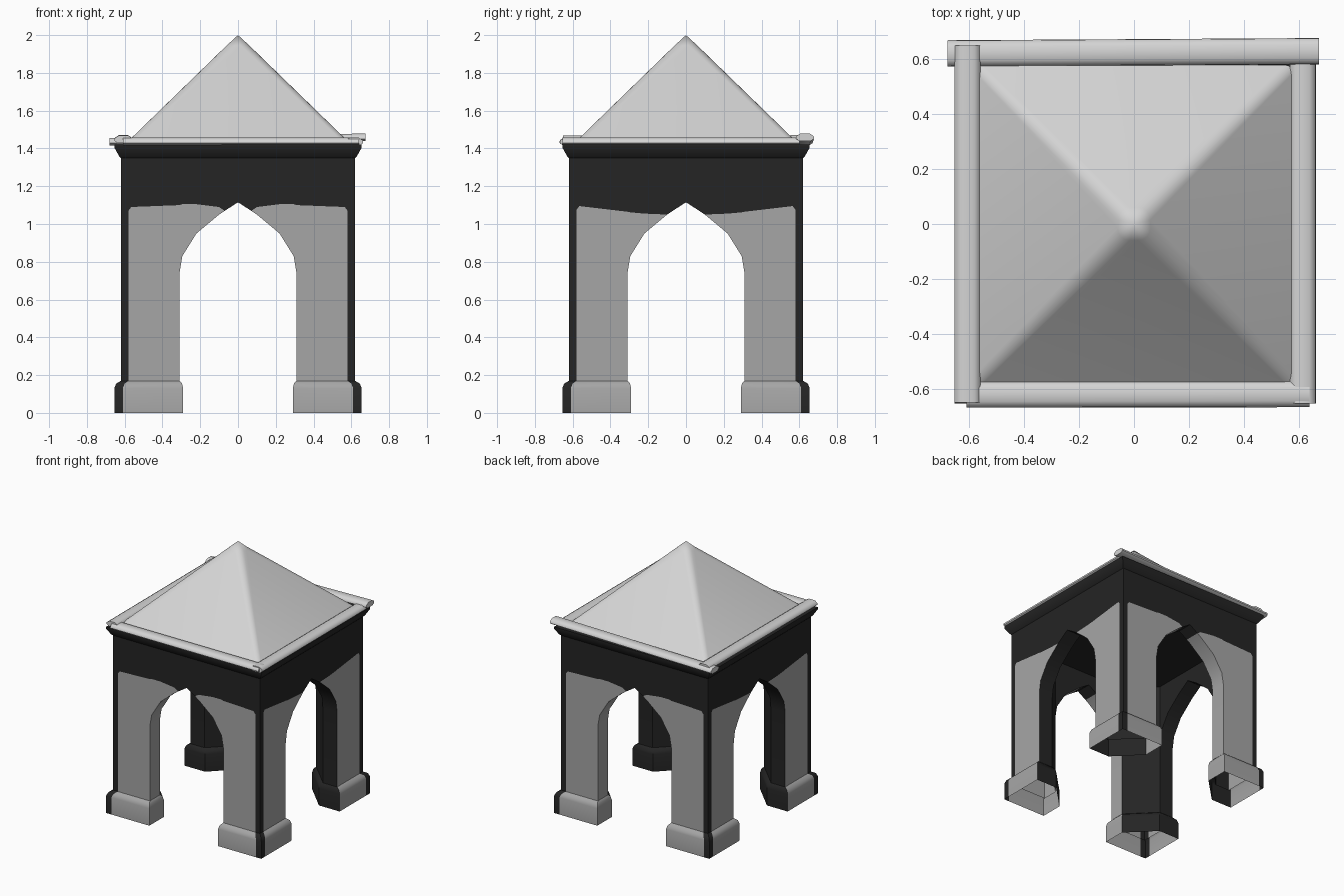
import bpy, bmesh, math
from mathutils import Vector, Matrix

if "Cube" in bpy.data.objects:
    bpy.data.objects.remove(bpy.data.objects["Cube"], do_unlink=True)


def material(name, value):
    m = bpy.data.materials.new(name)
    m.use_nodes = True
    col = (value, value, value, 1)
    m.diffuse_color = col
    bsdf = m.node_tree.nodes["Principled BSDF"]
    bsdf.inputs["Base Color"].default_value = col
    bsdf.inputs["Roughness"].default_value = 0.9
    return m


MATS = [material("black stone", 0.018), material("grey stone", 0.38),
        material("pale roof", 0.66)]
BLACK, GREY, PALE = range(3)


def face(bm, pts, mat, flip=False):
    """Add one face, dropping repeated points."""
    clean = []
    for p in pts:
        p = Vector(p)
        if all((p - q).length > 1e-5 for q in clean):
            clean.append(p)
    if len(clean) > 2:
        if flip:
            clean.reverse()
        bm.faces.new([bm.verts.new(p) for p in clean]).material_index = mat


def finish(name, bm, angle=30):
    bmesh.ops.remove_doubles(bm, verts=bm.verts, dist=1e-4)
    me = bpy.data.meshes.new(name)
    bm.to_mesh(me)
    bm.free()
    ob = bpy.data.objects.new(name, me)
    bpy.context.collection.objects.link(ob)
    for m in MATS:
        me.materials.append(m)
    bpy.ops.object.select_all(action="DESELECT")
    ob.select_set(True)
    bpy.context.view_layer.objects.active = ob
    bpy.ops.object.shade_smooth_by_angle(angle=math.radians(angle))
    return ob


def loft(bm, rings, mat):
    """Join closed rings, counter-clockwise from below to above."""
    for a, b in zip(rings, rings[1:]):
        n = len(a)
        for i in range(n):
            j = (i + 1) % n
            face(bm, [a[i], a[j], b[j], b[i]], mat)


OUT, INN, HALF = 0.62, 0.5, 0.31
FOOT, TOP, CEIL = 0.12, 1.35, 1.2
ARCH = [(0, 1.115), (0.07, 1.07), (0.1, 1.05), (0.22, 0.95),
        (0.295, 0.83), (HALF, 0.74)]
PIER_X = [HALF, 0.565, 0.58]
# Upper limits of the grey panels above the arch and over the pier
FRONT_PAINT = ([1.115, 1.07, 1.09, 1.105, 1.105, 1.1], [1.1, 1.09, 1.07])
SIDE_PAINT = ([1.115, 1.07, 1.05, 1.055, 1.062, 1.065], [1.065, 1.095, 1.075])


def wall(name, turn, paint, reveal):
    bm = bmesh.new()
    cols = [(x, z, p) for (x, z), p in zip(ARCH, paint[0])]
    pier = [(x, FOOT, p) for x, p in zip(PIER_X, paint[1])]
    for s in (1, -1):
        def quad(pts, mat):
            face(bm, [(s * x, y, z) for x, y, z in pts], mat, s < 0)
        # Outer face: grey panel below, black band above
        for strip in (cols, pier):
            for (xa, za, pa), (xb, zb, pb) in zip(strip, strip[1:]):
                quad([(xa, -OUT, za), (xb, -OUT, zb), (xb, -OUT, pb), (xa, -OUT, pa)], GREY)
                quad([(xa, -OUT, pa), (xb, -OUT, pb), (xb, -OUT, TOP), (xa, -OUT, TOP)], BLACK)
        # Black corner strip
        quad([(0.58, -OUT, FOOT), (OUT, -OUT, FOOT), (OUT, -OUT, TOP), (0.58, -OUT, TOP)], BLACK)
        # Arch underside, reveal and inner face
        edge = ARCH + [(HALF, FOOT)]
        for (xa, za), (xb, zb) in zip(edge, edge[1:]):
            mat = BLACK if za > 1.1 else reveal
            quad([(xa, -OUT, za), (xa, -INN, za), (xb, -INN, zb), (xb, -OUT, zb)], mat)
        for (xa, za), (xb, zb) in zip(ARCH, ARCH[1:]):
            quad([(xb, -INN, zb), (xa, -INN, za), (xa, -INN, CEIL), (xb, -INN, CEIL)], BLACK)
    # Slanted inner side of one pier
    face(bm, [(INN, -HALF, FOOT), (HALF, -INN, FOOT), (HALF, -INN, CEIL), (INN, -HALF, CEIL)], BLACK)
    bmesh.ops.transform(bm, verts=bm.verts, matrix=Matrix.Rotation(turn * math.pi / 2, 4, "Z"))
    finish(name, bm, 35)


for turn, side in enumerate(["front", "left", "back", "right"]):
    even = turn % 2 == 0
    wall(side + "_arch_wall", turn, FRONT_PAINT if even else SIDE_PAINT,
         GREY if even else BLACK)

# Ceiling between the piers
bm = bmesh.new()
pts = [(HALF, -INN), (INN, -HALF), (INN, HALF), (HALF, INN)]
pts += [(-x, -y) for x, y in pts]
face(bm, [(x, y, CEIL) for x, y in pts], BLACK, True)
finish("ceiling", bm)


# Plinths, open underneath
def foot_outline(o, c, inner, slant, z):
    return [Vector((x, y, z)) for x, y in
            [(o, o), (c, o), (inner, o), (inner, slant), (slant, inner), (o, inner), (o, c)]]


def plinth(name, sx, sy):
    bm = bmesh.new()
    rings = [foot_outline(0.655, 0.61, 0.29, 0.48, 0),
             foot_outline(0.655, 0.61, 0.29, 0.48, 0.13),
             foot_outline(0.645, 0.6, 0.296, 0.485, 0.155),
             foot_outline(OUT, 0.58, HALF, INN, 0.17)]
    # Sides in order: strip, back, x reveal, slant, y reveal, side, strip
    colours = [BLACK, GREY, GREY, BLACK, BLACK, GREY, BLACK]
    for a, b in zip(rings, rings[1:]):
        for i, mat in enumerate(colours):
            j = (i + 1) % len(a)
            face(bm, [(sx * p.x, sy * p.y, p.z) for p in (a[i], a[j], b[j], b[i])],
                 mat, sx * sy < 0)
    finish(name, bm, 40)


for sy, fb in ((-1, "front"), (1, "back")):
    for sx, lr in ((1, "left"), (-1, "right")):
        plinth(f"{fb}_{lr}_plinth", sx, sy)


# Flared cornice
def square(h, z):
    return [(-h, -h, z), (h, -h, z), (h, h, z), (-h, h, z)]


bm = bmesh.new()
rings = [square(OUT, TOP), square(0.63, 1.36), square(0.655, 1.405), square(0.655, 1.42)]
loft(bm, rings, BLACK)
face(bm, rings[-1], BLACK)
finish("cornice", bm)


# Pyramid roof with softened hips
def rounded(h, r, z, steps=4):
    ring = []
    for k in range(4):
        cx, cy = [(1, 1), (-1, 1), (-1, -1), (1, -1)][k]
        for i in range(steps + 1):
            a = (k + i / steps) * math.pi / 2
            ring.append((cx * (h - r) + r * math.cos(a), cy * (h - r) + r * math.sin(a), z))
    return ring


bm = bmesh.new()
base, upper = rounded(0.58, 0.03, 1.44), rounded(0.06, 0.045, 1.945)
loft(bm, [rounded(0.58, 0.03, 1.42), base, upper, [(0, 0, 2.0)] * len(upper)], PALE)
finish("roof", bm, 32)


# Slightly tilted rounded eave rails
def rail(name, start, end):
    a, b = Vector(start), Vector(end)
    side = (b - a).cross(Vector((0, 0, 1))).normalized()
    up = Vector((0, 0, 1))
    section = [(0.048, -0.008), (0.046, 0.006), (0.025, 0.02), (-0.025, 0.02),
               (-0.046, 0.006), (-0.048, -0.008), (-0.03, -0.02), (0.03, -0.02)]
    bm = bmesh.new()
    ends = [[p + side * u + up * v for u, v in section] for p in (a, b)]
    loft(bm, ends, PALE)
    face(bm, ends[0], PALE, True)
    face(bm, ends[1], PALE)
    finish(name, bm, 50)


rail("front_eave", (-0.61, -0.622, 1.437), (0.64, -0.62, 1.437))
rail("back_eave", (-0.68, 0.622, 1.436), (0.675, 0.63, 1.459))
rail("left_eave", (0.615, -0.655, 1.437), (0.615, 0.6, 1.437))
rail("right_eave", (-0.607, -0.65, 1.448), (-0.607, 0.65, 1.45))
